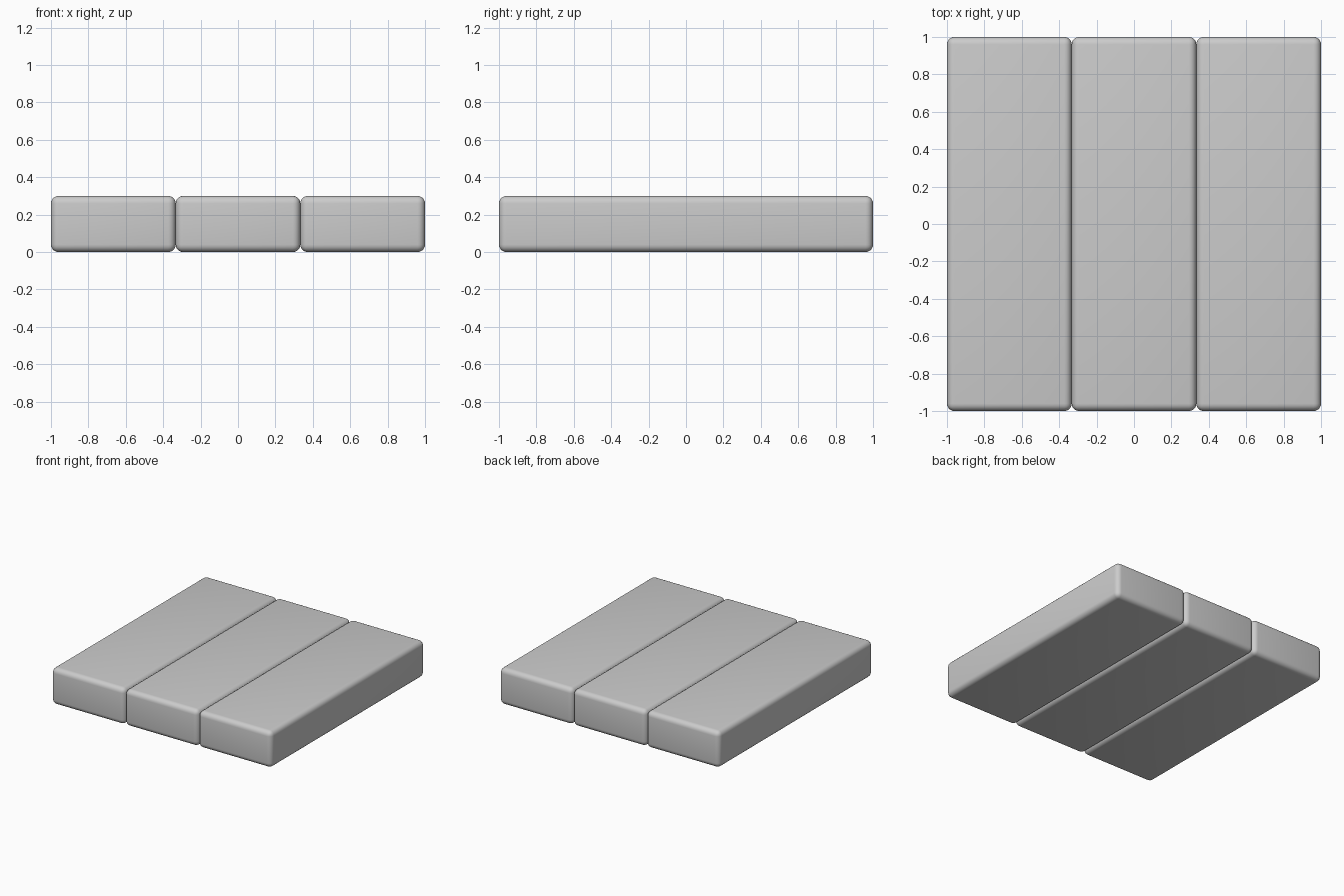
import bpy
import math

if "Cube" in bpy.data.objects:
    bpy.data.objects.remove(bpy.data.objects["Cube"])

WIDTH, LENGTH, HEIGHT, RADIUS = 2 / 3, 2.0, 0.30, 0.04


def rounded_plank(name, x):
    bpy.ops.mesh.primitive_cube_add(size=1, location=(x, 0, HEIGHT / 2))
    plank = bpy.context.object
    plank.name = name
    plank.scale = (WIDTH, LENGTH, HEIGHT)
    bpy.ops.object.transform_apply(location=False, rotation=False, scale=True)
    # Soft rounded edges all round
    bevel = plank.modifiers.new("rounded_edges", 'BEVEL')
    bevel.width = RADIUS
    bevel.segments = 5
    bpy.ops.object.modifier_apply(modifier=bevel.name)
    bpy.ops.object.shade_smooth_by_angle(angle=math.radians(35))


# Three planks side by side, touching along their long sides
for i, name in enumerate(("left_plank", "middle_plank", "right_plank")):
    rounded_plank(name, (i - 1) * WIDTH)
